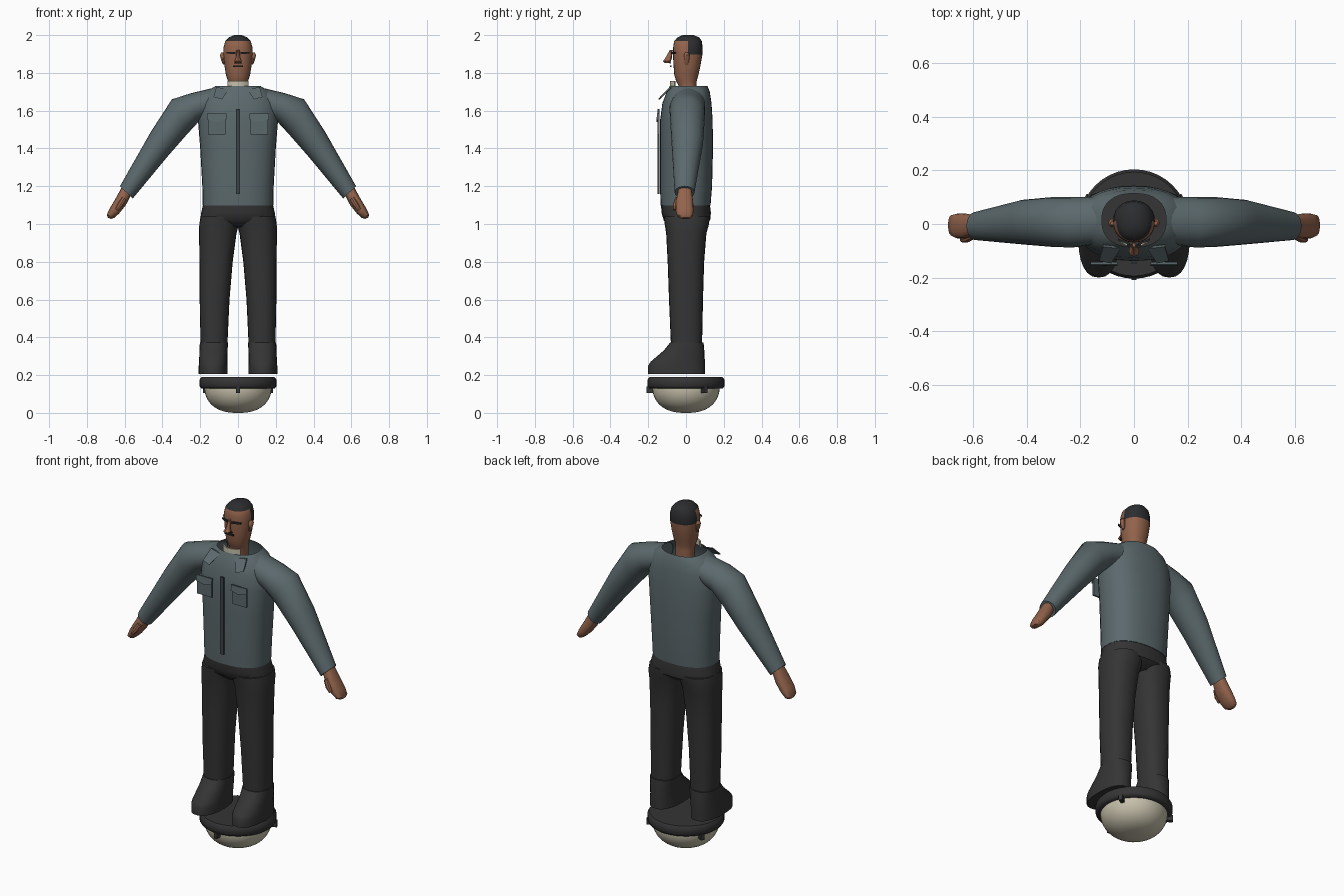
import bpy, bmesh, math
from mathutils import Vector

cube = bpy.data.objects.get("Cube")
if cube:
    bpy.data.objects.remove(cube, do_unlink=True)


def material(name, rgb):
    m = bpy.data.materials.new(name)
    m.use_nodes = True
    m.diffuse_color = (*rgb, 1)
    bsdf = next(n for n in m.node_tree.nodes if n.type == 'BSDF_PRINCIPLED')
    bsdf.inputs["Base Color"].default_value = (*rgb, 1)
    bsdf.inputs["Roughness"].default_value = 0.8
    return m


JACKET = material("jacket slate", (0.105, 0.14, 0.15))
TRIM = material("zip dark slate", (0.045, 0.06, 0.065))
CLOTH = material("trouser charcoal", (0.035, 0.035, 0.035))
SKIN = material("skin brown", (0.29, 0.125, 0.072))
HAIR = material("hair black", (0.025, 0.026, 0.028))
CREAM = material("cream", (0.57, 0.53, 0.41))


def finish(name, bm, mats, angle=40, rule=None):
    bmesh.ops.recalc_face_normals(bm, faces=bm.faces)
    if rule:
        for f in bm.faces:
            f.material_index = rule(f.calc_center_median())
    mesh = bpy.data.meshes.new(name)
    bm.to_mesh(mesh)
    bm.free()
    for m in mats:
        mesh.materials.append(m)
    ob = bpy.data.objects.new(name, mesh)
    bpy.context.collection.objects.link(ob)
    bpy.ops.object.select_all(action='DESELECT')
    ob.select_set(True)
    bpy.context.view_layer.objects.active = ob
    bpy.ops.object.shade_smooth_by_angle(angle=math.radians(angle))
    return ob


def loft(name, rings, *mats, side=1, n=24, power=1.0, caps=(True, True), rule=None, angle=40):
    """Each ring spans two (x, z) points and a range of y."""
    bm = bmesh.new()
    loops = []
    for p, q, y0, y1 in rings:
        c = Vector(((p[0] + q[0]) / 2, (y0 + y1) / 2, (p[1] + q[1]) / 2))
        u = Vector(((p[0] - q[0]) / 2, 0, (p[1] - q[1]) / 2))
        v = Vector((0, (y1 - y0) / 2, 0))
        loop = []
        for i in range(n):
            a = math.tau * i / n
            cu, cv = (math.copysign(abs(t) ** power, t) for t in (math.cos(a), math.sin(a)))
            w = c + u * cu + v * cv
            loop.append(bm.verts.new((w.x * side, w.y, w.z)))
        loops.append(loop)
    for a, b in zip(loops, loops[1:]):
        for i in range(n):
            j = (i + 1) % n
            bm.faces.new((a[i], a[j], b[j], b[i]))
    for on, loop in zip(caps, (loops[0], loops[-1])):
        if on:
            bm.faces.new(loop)
    return finish(name, bm, mats, angle, rule)


def level(z, x0, x1, y0, y1):
    return (x1, z), (x0, z), y0, y1


def body(z, half, y0, y1):
    return level(z, -half, half, y0, y1)


def plate(name, corners, thick, mat, side=1):
    """Extrude a flat outline backwards along y."""
    bm = bmesh.new()
    front = [bm.verts.new((x * side, y, z)) for x, y, z in corners]
    face = bm.faces.new(front)
    out = bmesh.ops.extrude_face_region(bm, geom=[face])["geom"]
    moved = [g for g in out if isinstance(g, bmesh.types.BMVert)]
    bmesh.ops.translate(bm, verts=moved, vec=(0, thick, 0))
    if not face.is_valid or len(face.link_loops if hasattr(face, "link_loops") else face.loops) < 3:
        bm.faces.new(front)
    return finish(name, bm, [mat], 20)


def rect(x0, x1, z0, z1, y):
    return [(x0, y, z0), (x1, y, z0), (x1, y, z1), (x0, y, z1)]


# Hover base: domed underside, rimmed disc and three clips
arcs = [math.radians(a) for a in range(0, 85, 7)]
loft("base_dome", [body(0.132 - 0.132 * math.sin(t), 0.178 * math.cos(t) ** 0.8,
                        -0.178 * math.cos(t) ** 0.8, 0.178 * math.cos(t) ** 0.8) for t in arcs],
     CREAM, n=40)
loft("base_disc", [body(z, r, -r, r) for z, r in
                   ((0.128, 0.17), (0.13, 0.195), (0.142, 0.204), (0.175, 0.204), (0.189, 0.194))],
     CLOTH, n=40, angle=50)
for k in range(3):
    clip = plate("base_clip", rect(-0.01, 0.01, 0.105, 0.14, -0.209), 0.035, CLOTH)
    clip.rotation_euler.z = math.tau * k / 3

# Pelvis
loft("pelvis", [body(0.985, 0.15, -0.075, 0.08), body(1.02, 0.2, -0.118, 0.128),
                body(1.06, 0.195, -0.13, 0.132), body(1.105, 0.184, -0.132, 0.126)],
     CLOTH, power=0.85)

for s, tag in ((1, "left"), (-1, "right")):
    # Legs and shoes
    loft(tag + "_leg", [level(0.365, 0.056, 0.198, -0.08, 0.085),
                        level(0.6, 0.045, 0.203, -0.09, 0.09),
                        level(0.8, 0.028, 0.204, -0.097, 0.096),
                        level(0.95, 0.008, 0.206, -0.105, 0.108),
                        level(1.0, -0.005, 0.205, -0.113, 0.122),
                        level(1.04, -0.02, 0.198, -0.118, 0.125)],
         CLOTH, side=s, power=0.85)
    loft(tag + "_shoe", [level(0.205, 0.055, 0.208, -0.2, 0.1),
                         level(0.25, 0.055, 0.208, -0.2, 0.1),
                         level(0.27, 0.056, 0.206, -0.188, 0.1),
                         level(0.33, 0.055, 0.204, -0.118, 0.097),
                         level(0.372, 0.053, 0.202, -0.084, 0.093)],
         CLOTH, side=s, power=0.85, angle=50)

    # Sleeve, hand and thumb
    loft(tag + "_sleeve", [((0.125, 1.722), (0.15, 1.57), -0.075, 0.1),
                           ((0.25, 1.692), (0.21, 1.54), -0.088, 0.1),
                           ((0.35, 1.66), (0.27, 1.475), -0.085, 0.1),
                           ((0.46, 1.49), (0.375, 1.355), -0.076, 0.09),
                           ((0.625, 1.2), (0.557, 1.135), -0.06, 0.045)],
         JACKET, side=s)
    loft(tag + "_hand", [((0.615, 1.195), (0.568, 1.15), -0.042, 0.03),
                         ((0.648, 1.135), (0.594, 1.1), -0.055, 0.038),
                         ((0.678, 1.085), (0.63, 1.055), -0.055, 0.04),
                         ((0.694, 1.05), (0.655, 1.033), -0.045, 0.035),
                         ((0.69, 1.034), (0.672, 1.027), -0.025, 0.02)],
         SKIN, side=s, n=16, power=0.8)
    loft(tag + "_thumb", [((0.614, 1.145), (0.59, 1.128), -0.058, -0.03),
                          ((0.636, 1.11), (0.61, 1.094), -0.07, -0.042),
                          ((0.65, 1.08), (0.634, 1.07), -0.068, -0.048)],
         SKIN, side=s, n=8)

    # Collar flap and chest pocket
    plate(tag + "_collar_flap", [(0.05, -0.092, 1.712), (0.115, -0.085, 1.725),
                                 (0.13, -0.138, 1.672), (0.085, -0.147, 1.66)],
          0.008, JACKET, s)
    plate(tag + "_pocket", rect(0.065, 0.16, 1.475, 1.582, -0.15), 0.009, JACKET, s)
    plate(tag + "_pocket_flap", [(0.062, -0.157, 1.553), (0.112, -0.157, 1.54),
                                 (0.163, -0.157, 1.553), (0.163, -0.152, 1.585),
                                 (0.062, -0.152, 1.585)], 0.009, JACKET, s)

    # Ear and brow
    loft(tag + "_ear", [level(1.845, 0.07, 0.08, -0.005, 0.01),
                        level(1.87, 0.068, 0.09, -0.012, 0.018),
                        level(1.895, 0.068, 0.096, -0.012, 0.02),
                        level(1.908, 0.07, 0.088, -0.005, 0.012)],
         SKIN, side=s, n=10)
    plate(tag + "_brow", [(0.014, -0.08, 1.9), (0.06, -0.062, 1.902),
                          (0.06, -0.062, 1.91), (0.014, -0.08, 1.912)], 0.008, HAIR, s)

# Jacket body, open at the neck, with a front zip
loft("jacket_body", [body(1.098, 0.187, -0.134, 0.13), body(1.2, 0.189, -0.138, 0.138),
                     body(1.4, 0.2, -0.137, 0.143), body(1.55, 0.212, -0.137, 0.141),
                     body(1.64, 0.206, -0.125, 0.135), body(1.7, 0.17, -0.102, 0.126),
                     body(1.73, 0.12, -0.086, 0.114)],
     JACKET, n=32, power=0.85, caps=(True, False))
plate("front_zip", rect(-0.01, 0.01, 1.16, 1.61, -0.15), 0.009, TRIM)

# Cream collar band: a shallow arc in front of the neck
bm = bmesh.new()
cols = []
for i in range(9):
    a = math.radians(-50 + 12.5 * i)
    cols.append([bm.verts.new((r * math.sin(a), 0.0 - r * math.cos(a) - 0.012, z))
                 for r, z in ((0.074, 1.722), (0.074, 1.756), (0.066, 1.756), (0.066, 1.722))])
for a, b in zip(cols, cols[1:]):
    for k in range(4):
        bm.faces.new((a[k], a[(k + 1) % 4], b[(k + 1) % 4], b[k]))
bm.faces.new(cols[0])
bm.faces.new(cols[-1])
finish("collar_band", bm, [CREAM])


# Head with cropped hair on the crown and back
def hair_rule(c):
    return int(c.z > 1.968 or (c.z > 1.898 and c.y > 0.01))


loft("head", [body(1.6, 0.05, -0.035, 0.06), body(1.735, 0.052, -0.04, 0.055),
              body(1.755, 0.053, -0.052, 0.056), body(1.79, 0.064, -0.062, 0.066),
              body(1.84, 0.072, -0.066, 0.077), body(1.898, 0.078, -0.069, 0.087),
              body(1.935, 0.077, -0.068, 0.088), body(1.968, 0.067, -0.063, 0.084),
              body(1.988, 0.048, -0.045, 0.07), body(2.0, 0.02, -0.018, 0.04)],
     SKIN, HAIR, n=24, power=0.92, rule=hair_rule, angle=50)

# Nose and mouth
loft("nose", [body(1.92, 0.007, -0.086, -0.07), body(1.878, 0.012, -0.11, -0.075),
              body(1.862, 0.02, -0.122, -0.08), body(1.853, 0.014, -0.114, -0.085)],
     SKIN, n=8)
plate("moustache", rect(-0.022, 0.022, 1.85, 1.855, -0.088), 0.008, HAIR)
plate("mouth", rect(-0.027, 0.027, 1.832, 1.84, -0.084), 0.008, HAIR)
